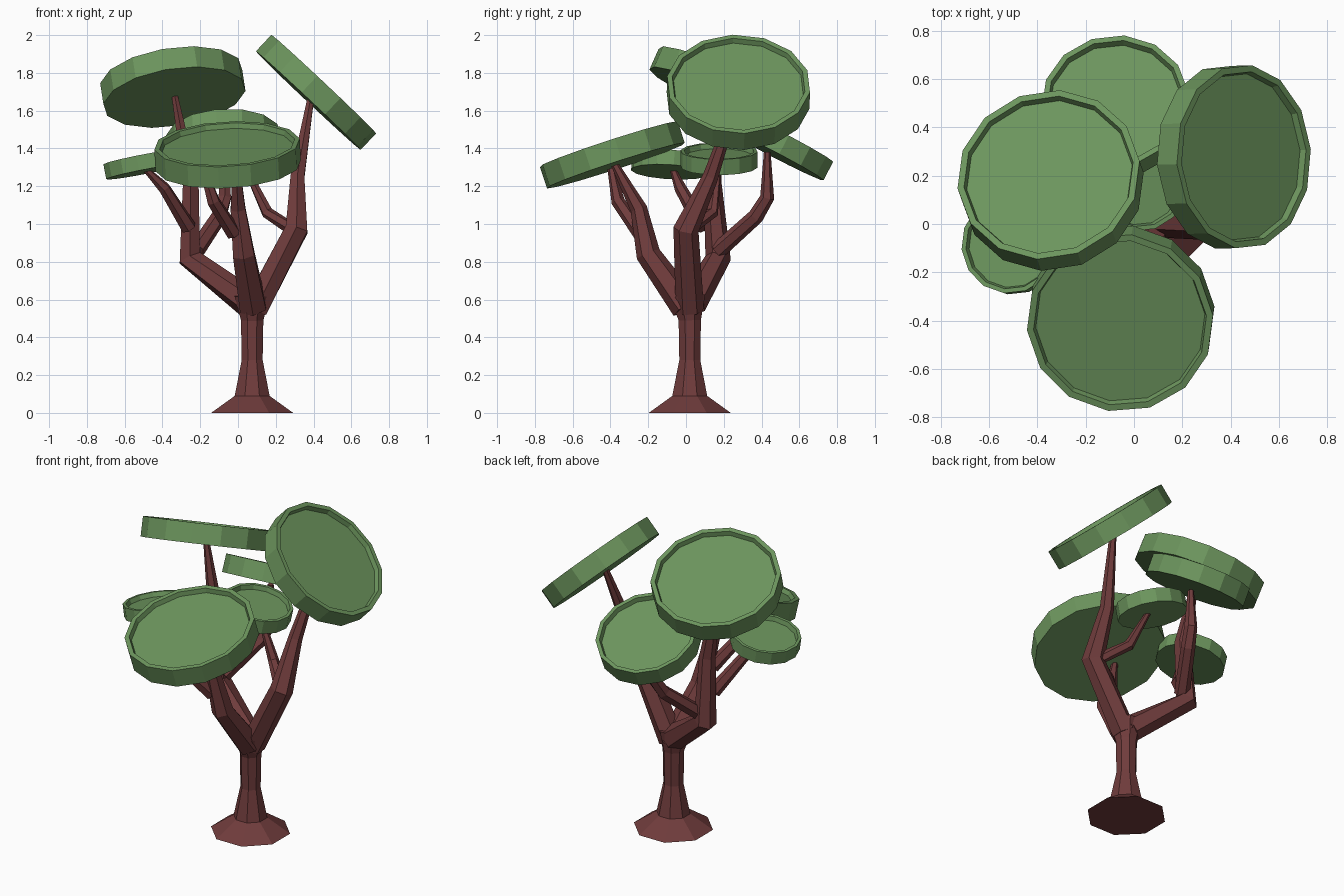
import bpy, math
from mathutils import Vector

if "Cube" in bpy.data.objects:
    bpy.data.objects.remove(bpy.data.objects["Cube"])


def material(name, rgb):
    m = bpy.data.materials.new(name)
    m.diffuse_color = (*rgb, 1)
    m.use_nodes = True
    m.node_tree.nodes["Principled BSDF"].inputs["Base Color"].default_value = m.diffuse_color
    return m


BARK = material("bark", (0.16, 0.045, 0.045))
LEAF = material("leaf", (0.15, 0.30, 0.11))


def loft(name, rings, mat):
    """Join equal-sized rings of points with quads and cap both ends."""
    n = len(rings[0])
    verts = [p for r in rings for p in r]
    faces = [(i * n + j, i * n + (j + 1) % n, (i + 1) * n + (j + 1) % n, (i + 1) * n + j)
             for i in range(len(rings) - 1) for j in range(n)]
    faces.append(tuple(range(n))[::-1])
    faces.append(tuple(range(len(verts) - n, len(verts))))
    me = bpy.data.meshes.new(name)
    me.from_pydata(verts, [], faces)
    me.materials.append(mat)
    ob = bpy.data.objects.new(name, me)
    bpy.context.collection.objects.link(ob)
    return ob


def ring(center, normal, r, n, phase=0.0):
    normal = Vector(normal).normalized()
    u = Vector((1, 0, 0)) - normal * normal.x
    if u.length < 0.1:
        u = Vector((0, 1, 0)) - normal * normal.y
    u.normalize()
    v = normal.cross(u)
    return [Vector(center) + r * (math.cos(a) * u + math.sin(a) * v)
            for a in (phase + 2 * math.pi * k / n for k in range(n))]


def limb(name, path, sides=6):
    """Tapered limb through (x, y, z, radius) points."""
    pts = [Vector(p[:3]) for p in path]
    rings = []
    for i, p in enumerate(pts):
        d = Vector()
        if i > 0:
            d += (p - pts[i - 1]).normalized()
        if i < len(pts) - 1:
            d += (pts[i + 1] - p).normalized()
        rings.append(ring(p, d, path[i][3], sides, math.pi / sides))
    return loft(name, rings, BARK)


def dish(name, center, normal, r, t, n=14):
    """Flat leaf pad with a raised rim around a sunken top."""
    nv = Vector(normal).normalized()
    c = Vector(center)
    lip = 0.05 * r + 0.008
    prof = [(r, -t / 2), (r, t / 2), (r - lip, t / 2), (r - lip - 0.008, t / 2 - 0.028)]
    return loft(name, [ring(c + nv * h, nv, q, n, 0.1) for q, h in prof], LEAF)


# trunk with flared foot
limb("trunk", [(0.075, 0.02, 0, 0.235), (0.075, 0.02, 0.09, 0.1), (0.075, 0.02, 0.28, 0.06),
               (0.075, 0.02, 0.49, 0.064), (0.075, 0.01, 0.62, 0.1)], 8)

# main limbs
limb("right_limb", [(0.09, 0.02, 0.55, 0.075), (0.31, 0.0, 0.97, 0.068),
                    (0.315, 0.13, 1.25, 0.042), (0.385, 0.27, 1.665, 0.02)])
limb("left_limb", [(0.06, 0.03, 0.58, 0.08), (-0.255, 0.17, 0.82, 0.068),
                   (-0.25, 0.14, 1.22, 0.048), (-0.337, 0.16, 1.69, 0.018)])
limb("front_limb", [(0.08, 0.0, 0.56, 0.08), (0.03, -0.2, 0.84, 0.065),
                    (0.0, -0.25, 1.08, 0.045), (-0.01, -0.38, 1.32, 0.02)])

# side branches
limb("inner_branch", [(0.29, 0.01, 0.97, 0.035), (0.155, 0.14, 1.06, 0.032),
                      (0.03, 0.175, 1.32, 0.015)])
limb("back_branch", [(-0.22, 0.17, 0.86, 0.045), (-0.1, 0.37, 1.04, 0.042),
                     (-0.07, 0.43, 1.14, 0.038), (-0.07, 0.43, 1.38, 0.018)])
limb("left_branch", [(-0.26, 0.09, 0.98, 0.042), (-0.39, -0.03, 1.19, 0.032),
                     (-0.49, -0.07, 1.29, 0.016)])
limb("front_branch", [(-0.02, -0.24, 0.95, 0.042), (-0.13, -0.36, 1.12, 0.036),
                      (-0.19, -0.4, 1.31, 0.018)])

# leaf pads
dish("front_pad", (-0.055, -0.39, 1.366), (-0.05, -0.31, 0.95), 0.387, 0.12)
dish("left_upper_pad", (-0.345, 0.18, 1.725), (-0.14, 0.40, 0.906), 0.382, 0.12)
dish("right_upper_pad", (0.413, 0.277, 1.697), (0.685, 0.02, 0.728), 0.382, 0.12)
dish("back_pad", (-0.075, 0.485, 1.42), (-0.05, 0.46, 0.88), 0.305, 0.11)
dish("left_small_pad", (-0.505, -0.085, 1.315), (-0.19, 0.06, 0.98), 0.205, 0.08)
dish("inner_small_pad", (0.015, 0.175, 1.345), (0.22, 0.0, 0.975), 0.205, 0.085)
